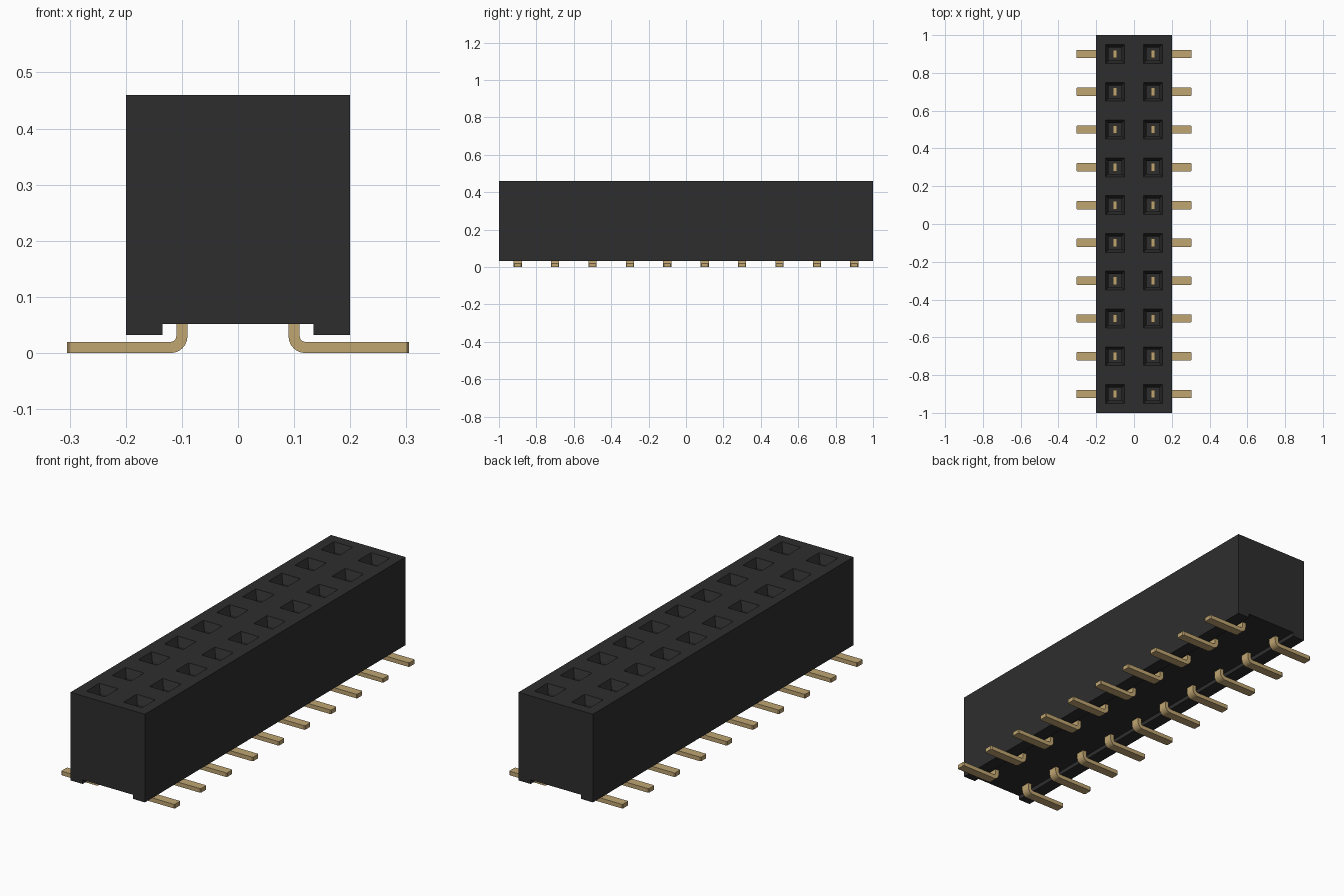
import bpy, bmesh, math
from mathutils import Vector

cube = bpy.data.objects.get("Cube")
if cube:
    bpy.data.objects.remove(cube)

PITCH, COUNT, ROW_X = 0.2, 10, 0.1
TOP, FOOT, GROOVE = 0.46, 0.032, 0.052
ROWS_Y = [(i - (COUNT - 1) / 2) * PITCH for i in range(COUNT)]


def material(name, rgb, rough):
    m = bpy.data.materials.new(name)
    m.use_nodes = True
    m.diffuse_color = (*rgb, 1)
    bsdf = m.node_tree.nodes["Principled BSDF"]
    bsdf.inputs["Base Color"].default_value = (*rgb, 1)
    bsdf.inputs["Roughness"].default_value = rough
    return m


def prism(profile, half):
    """Extrude an x-z profile along y, from -half to +half."""
    bm = bmesh.new()
    face = bm.faces.new([bm.verts.new((x, -half, z)) for x, z in profile])
    ext = bmesh.ops.extrude_face_region(bm, geom=[face])
    moved = [v for v in ext["geom"] if isinstance(v, bmesh.types.BMVert)]
    bmesh.ops.translate(bm, verts=moved, vec=(0, 2 * half, 0))
    bmesh.ops.recalc_face_normals(bm, faces=bm.faces)
    return bm


def to_mesh(bm, name, mat):
    me = bpy.data.meshes.new(name)
    bm.to_mesh(me)
    bm.free()
    me.materials.append(mat)
    return me


def add(name, me):
    ob = bpy.data.objects.new(name, me)
    bpy.context.collection.objects.link(ob)
    return ob


black = material("black plastic", (0.027, 0.027, 0.027), 0.6)
gold = material("gold contact", (0.53, 0.38, 0.17), 0.4)

# Housing: block with a shallow channel along the underside
bm = prism([(-0.2, FOOT), (-0.135, FOOT), (-0.135, GROOVE), (0.135, GROOVE),
            (0.135, FOOT), (0.2, FOOT), (0.2, TOP), (-0.2, TOP)], 1.0)


def cut(co, no):
    geom = bm.verts[:] + bm.edges[:] + bm.faces[:]
    bmesh.ops.bisect_plane(bm, geom=geom, plane_co=co, plane_no=no)


for x in (-0.15, -0.05, 0.05, 0.15):
    cut((x, 0, 0), (1, 0, 0))
for y in ROWS_Y:
    for d in (-0.05, 0.05):
        cut((0, y + d, 0), (0, 1, 0))

# Sockets: funnel mouth, then a straight square shaft
cells = []
for f in bm.faces:
    c = f.calc_center_median()
    if (f.normal.z > 0.9 and c.z > TOP - 0.01 and abs(abs(c.x) - ROW_X) < 0.01
            and any(abs(c.y - y) < 0.01 for y in ROWS_Y)):
        cells.append(f)
bmesh.ops.inset_individual(bm, faces=cells, thickness=0.022, depth=-0.04)
shaft = bmesh.ops.extrude_discrete_faces(bm, faces=cells)["faces"]
bmesh.ops.translate(bm, verts=list({v for f in shaft for v in f.verts}),
                    vec=(0, 0, -0.30))
add("housing", to_mesh(bm, "housing", black))


# Contact: upright blade bent outward into a flat solder lead
def arc(r, a0, a1, n=6):
    return [(0.12 + r * math.cos(a), 0.03 + r * math.sin(a))
            for a in (math.radians(a0 + (a1 - a0) * i / n) for i in range(n + 1))]


profile = ([(0.305, 0.0)] + arc(0.03, 270, 180) + [(0.09, 0.32), (0.11, 0.32)]
           + arc(0.01, 180, 270) + [(0.305, 0.02)])
bm = prism(profile, 0.022)
tip = [e for e in bm.edges
       if all(v.co.x > 0.3 for v in e.verts)
       and abs(e.verts[0].co.y - e.verts[1].co.y) < 1e-4]
bmesh.ops.bevel(bm, geom=tip, offset=0.004, segments=1, affect='EDGES')
contact = to_mesh(bm, "contact", gold)

for i, y in enumerate(ROWS_Y):
    for side, turn in (("left", 0), ("right", math.pi)):
        ob = add(f"{side}_contact_{i + 1}", contact)
        ob.location = Vector((0, y, 0))
        ob.rotation_euler.z = turn
